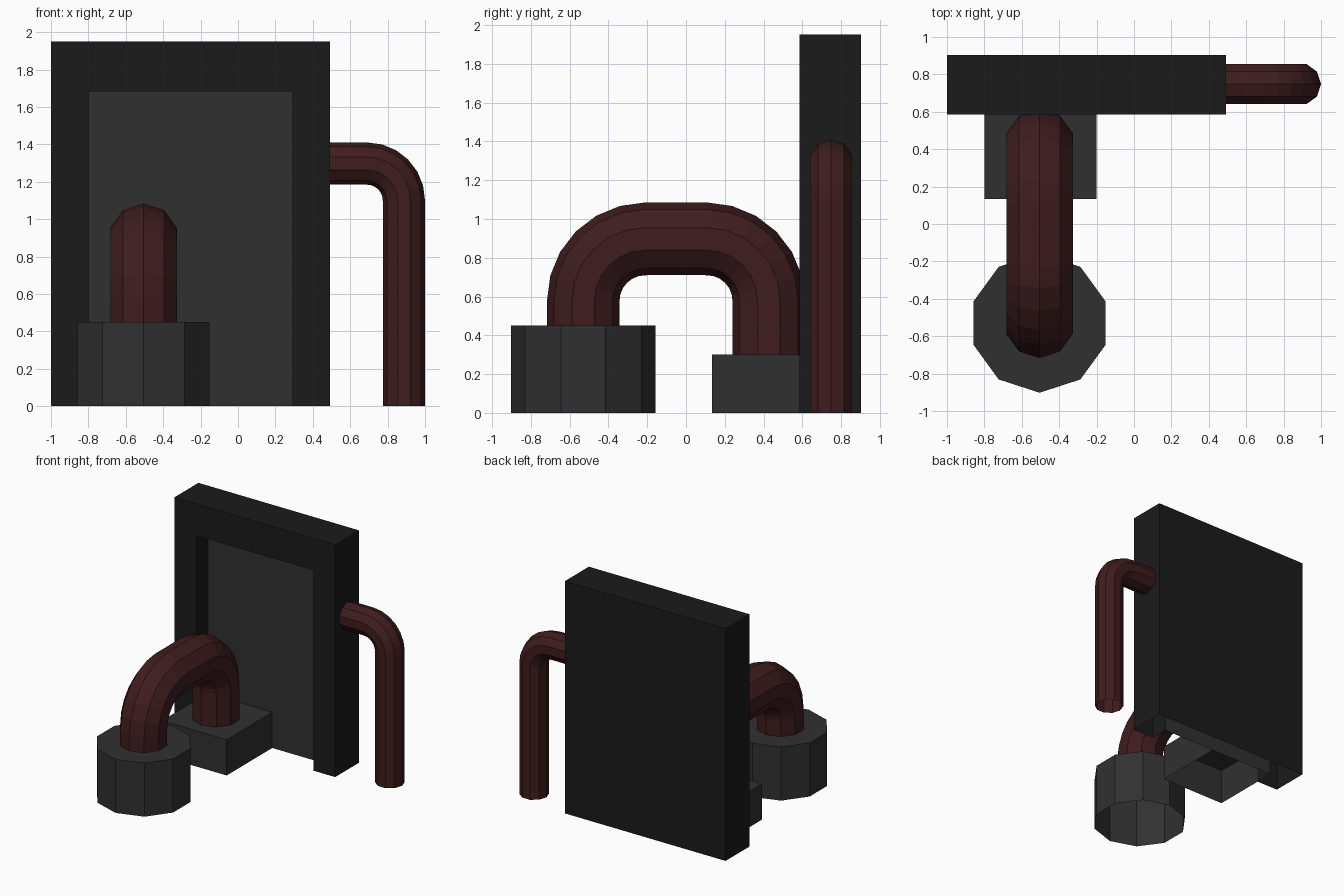
import bpy, bmesh, math
from mathutils import Vector

if "Cube" in bpy.data.objects:
    bpy.data.objects.remove(bpy.data.objects["Cube"])


def material(name, r, g, b):
    m = bpy.data.materials.new(name)
    m.diffuse_color = (r, g, b, 1)
    m.use_nodes = True
    m.node_tree.nodes["Principled BSDF"].inputs["Base Color"].default_value = m.diffuse_color
    return m


DARK = material("dark_grey", 0.011, 0.011, 0.011)
GREY = material("mid_grey", 0.03, 0.03, 0.03)
RED = material("dark_red", 0.05, 0.012, 0.013)


def finish(bm, name, mat):
    mesh = bpy.data.meshes.new(name)
    bm.to_mesh(mesh)
    bm.free()
    mesh.materials.append(mat)
    obj = bpy.data.objects.new(name, mesh)
    bpy.context.collection.objects.link(obj)
    return obj


def bridge(bm, a, b, closed=True):
    n = len(a)
    for i in range(n if closed else n - 1):
        j = (i + 1) % n
        bm.faces.new((a[i], a[j], b[j], b[i]))


def open_block(name, outline, height, mat):
    """Vertical prism with a top and an open underside."""
    bm = bmesh.new()
    low = [bm.verts.new((x, y, 0)) for x, y in outline]
    top = [bm.verts.new((x, y, height)) for x, y in outline]
    bridge(bm, low, top)
    bm.faces.new(top)
    return finish(bm, name, mat)


def arc(center, radius, u, v, steps=6):
    """Quarter circle from direction u to direction v."""
    c, u, v = Vector(center), Vector(u), Vector(v)
    angles = [math.pi / 2 * i / steps for i in range(steps + 1)]
    return [c + radius * (u * math.cos(a) + v * math.sin(a)) for a in angles]


def pipe(name, path, radius, normal, sides=10):
    """Open tube along a planar path; normal is the plane's normal."""
    bm = bmesh.new()
    path, n = [Vector(p) for p in path], Vector(normal)
    rings = []
    for i, p in enumerate(path):
        before = (p - path[i - 1]).normalized() if i else None
        after = (path[i + 1] - p).normalized() if i < len(path) - 1 else None
        if before is None or after is None or i in (1, len(path) - 2):
            # ends and straight runs stay square to the run
            t = after if i == 0 else before if after is None else before if i == 1 else after
        else:
            t = (before + after).normalized()
        side = t.cross(n)
        rings.append([bm.verts.new(p + radius * (side * math.cos(a) + n * math.sin(a)))
                      for a in (2 * math.pi * k / sides for k in range(sides))])
    for a, b in zip(rings, rings[1:]):
        bridge(bm, a, b)
    bmesh.ops.recalc_face_normals(bm, faces=bm.faces)
    return finish(bm, name, RED)


# Doorway slab: frame around a shallow recess, open underneath
X0, X1, Y0, Y1, YR, H = -1.0, 0.493, 0.585, 0.903, 0.74, 1.95
outer = [(X0, 0), (X0, H), (X1, H), (X1, 0)]
inner = [(-0.797, 0), (-0.797, 1.683), (0.292, 1.683), (0.292, 0)]
bm = bmesh.new()


def row(points, y):
    return [bm.verts.new((x, y, z)) for x, z in points]


front, back = row(outer, Y0), row(outer, Y1)
lip, deep = row(inner, Y0), row(inner, YR)
bridge(bm, front, lip, closed=False)
bridge(bm, back, front, closed=False)
bridge(bm, lip, deep, closed=False)
bm.faces.new(back)
finish(bm, "door_frame", DARK)

# Door panel at the back of the recess
bm = bmesh.new()
bm.faces.new(row(inner, YR)[::-1])
finish(bm, "door_panel", GREY)

# Ten-sided drum and square base that the large pipe joins
PX, YA, YB = -0.505, -0.53, 0.427
drum = [(PX + 0.372 * math.sin(a), YA - 0.372 * math.cos(a))
        for a in (2 * math.pi * k / 10 for k in range(10))]
open_block("drum", drum, 0.45, GREY)
open_block("pipe_base", [(-0.80, 0.135), (-0.20, 0.135), (-0.20, YR), (-0.80, YR)], 0.30, GREY)

# Large pipe arching from drum to base
R, ZC = 0.32, 0.577
pipe("arched_pipe",
     [(PX, YA, 0.45)]
     + arc((PX, YA + R, ZC), R, (0, -1, 0), (0, 0, 1))
     + arc((PX, YB - R, ZC), R, (0, 0, 1), (0, 1, 0))
     + [(PX, YB, 0.30)], 0.187, (1, 0, 0))

# Thin pipe leaving the side of the slab and dropping to the ground
pipe("side_pipe",
     [(X1, 0.748, 1.297)]
     + arc((0.69, 0.748, 1.10), 0.197, (0, 0, 1), (1, 0, 0))
     + [(0.887, 0.748, 0)], 0.113, (0, 1, 0))
